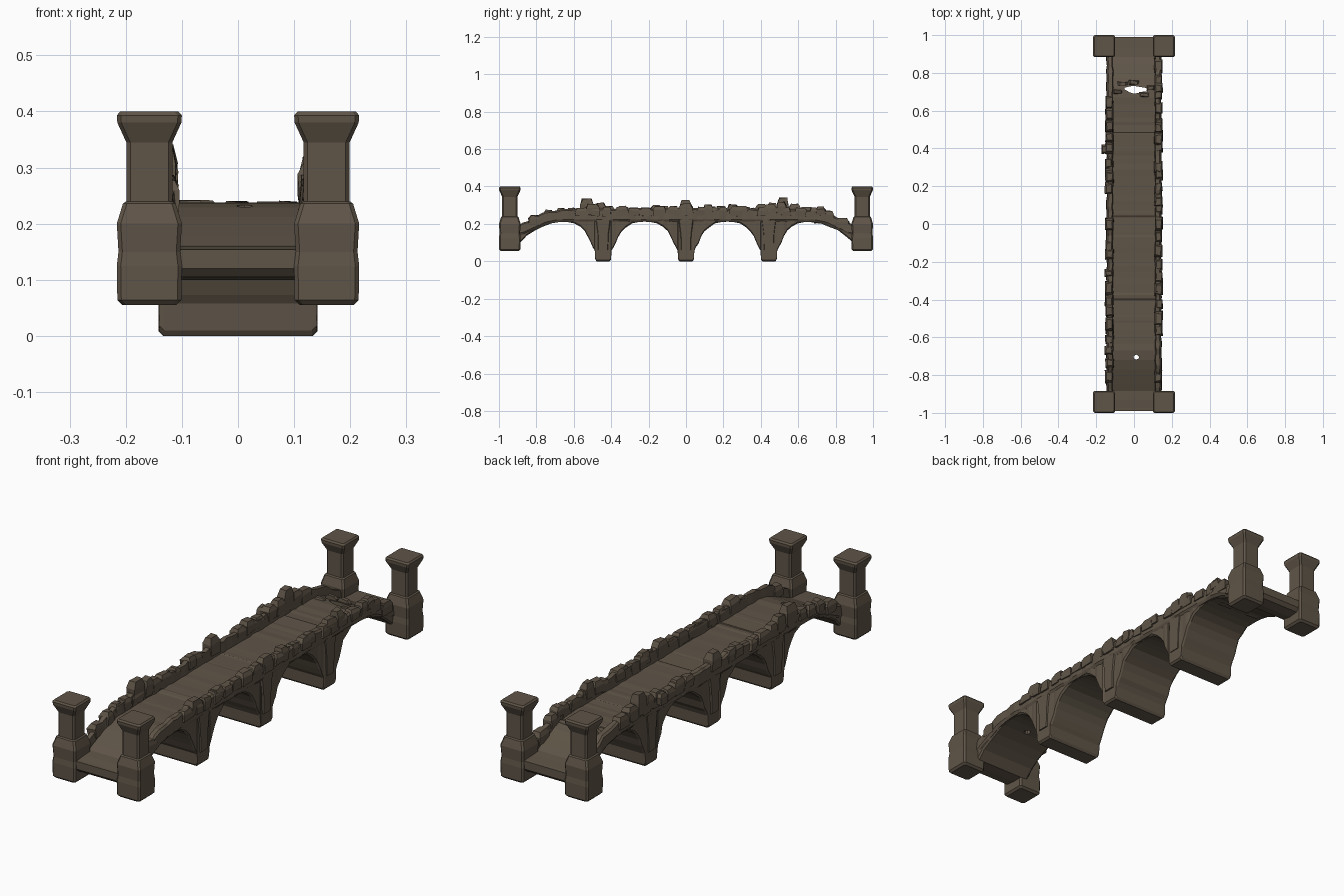
import bpy, bmesh, math, random
from mathutils import Vector

if "Cube" in bpy.data.objects:
    bpy.data.objects.remove(bpy.data.objects["Cube"])

rng = random.Random(4)
stone_mat = bpy.data.materials.new("brown_stone")
stone_mat.diffuse_color = (0.115, 0.09, 0.064, 1)
stone_mat.use_nodes = True
stone_mat.node_tree.nodes["Principled BSDF"].inputs["Base Color"].default_value = stone_mat.diffuse_color


def finish(name, bm):
    bmesh.ops.recalc_face_normals(bm, faces=bm.faces)
    me = bpy.data.meshes.new(name)
    bm.to_mesh(me)
    bm.free()
    me.materials.append(stone_mat)
    ob = bpy.data.objects.new(name, me)
    bpy.context.collection.objects.link(ob)
    return ob


def loft(bm, rings):
    rows = [[bm.verts.new(p) for p in r] for r in rings]
    n = len(rows[0])
    for a, b in zip(rows, rows[1:]):
        for i in range(n):
            j = (i + 1) % n
            bm.faces.new((a[i], a[j], b[j], b[i]))
    bm.faces.new(rows[0])
    bm.faces.new(rows[-1])


def interp(table, t):
    for (a, va), (b, vb) in zip(table, table[1:]):
        if t <= b:
            return va + (vb - va) * max(0, t - a) / (b - a)
    return table[-1][1]


def jit(a):
    return rng.uniform(-a, a)


# profiles along the length, measured by distance from the middle
DECK = [(0, .236), (.68, .236), (.75, .222), (.82, .19), (.88, .163), (.99, .155)]
RAIL = [(0, .283), (.6, .281), (.70, .274), (.76, .258), (.82, .228), (.87, .203), (.9, .19)]
PIER = [(.035, 0), (.042, .01), (.045, .058), (.055, .075), (.068, .10), (.08, .13),
        (.098, .16), (.122, .182), (.155, .203), (.19, .21)]
END_ARCH = [(.67, .211), (.72, .203), (.77, .186), (.81, .165), (.85, .135),
            (.885, .105), (.93, .10), (.975, .105), (.99, .12)]
PIER_Y = .443

# deck with piers and arches
half = [(d, z) for d, z in PIER] + [(PIER_Y / 2, .212)]
half += [(PIER_Y - d, z) for d, z in reversed(PIER)]
half += [(PIER_Y + d, z) for d, z in PIER] + END_ARCH
under = [(-y, z) for y, z in reversed(half)] + half
rings = []
for y, z in under:
    if .06 < z < .2 and abs(y) < .9:
        z += jit(.004)
    t = interp(DECK, abs(y)) + jit(.0015)
    w = .14 + jit(.002) if abs(y) < .9 else .115
    c = .008
    rings.append([(-w + c, y, z), (w - c, y, z), (w, y, z + c),
                  (w, y, t), (-w, y, t), (-w, y, z + c)])
bm = bmesh.new()
loft(bm, rings)
deck = finish("deck_and_arches", bm)


# broken holes through the deck
def cut_hole(x, y, rx, ry, n):
    outline = []
    for i in range(n):
        a = math.tau * i / n
        k = rng.uniform(.75, 1.1)
        outline.append((x + rx * k * math.cos(a), y + ry * k * math.sin(a)))
    cbm = bmesh.new()
    loft(cbm, [[(px, py, z) for px, py in outline] for z in (.1, .4)])
    cutter = finish("hole_cutter", cbm)
    cutter.hide_render = True
    mod = deck.modifiers.new("hole", 'BOOLEAN')
    mod.operation = 'DIFFERENCE'
    mod.solver = 'EXACT'
    mod.object = cutter
    bpy.context.view_layer.objects.active = deck
    bpy.ops.object.modifier_apply(modifier=mod.name)
    bpy.data.objects.remove(cutter)


cut_hole(.01, .712, .064, .021, 14)
cut_hole(.012, -.705, .015, .015, 8)


# weathered stone block: a tapered box with shaken corners
def block(bm, x, y, z0, z1, wx, wy):
    r = []
    for z, k in ((z0, 1), (z0 + .65 * (z1 - z0), 1.0), (z1, .68)):
        r.append([(x + sx * wx / 2 * k + jit(.003), y + sy * wy / 2 * k + jit(.005),
                   z + jit(.003)) for sx, sy in ((-1, -1), (1, -1), (1, 1), (-1, 1))])
    loft(bm, r)


# parapets, with lost and raised stones along the top
PEAKS = {
    "left": [(-.53, .335, .07), (-.46, .312, .06), (-.16, .30, .05), (0, .325, .06),
             (.25, .303, .06), (.40, .308, .05), (.46, .312, .05), (.52, .338, .06),
             (.58, .307, .06)],
    "right": [(-.5, .306, .07), (-.34, .295, .05), (0, .308, .07), (.12, .302, .05),
              (.3, .294, .06), (.45, .302, .06), (.51, .318, .05), (.72, .292, .05)],
}
for side, s in (("left", -1), ("right", 1)):
    bm = bmesh.new()
    rings = []
    for i in range(61):
        y = -.9 + .03 * i
        d = interp(DECK, abs(y))
        top = interp(RAIL, abs(y)) + jit(.006)
        inner, outer = .109 + jit(.003), .143 + jit(.003)
        b = d - .024
        rings.append([(s * inner, y, b), (s * .139, y, b), (s * (outer + .003), y, b + .012),
                      (s * outer, y, top - .008), (s * (outer - .008), y, top),
                      (s * (inner + .006), y, top)])
    loft(bm, rings)
    finish(side + "_parapet", bm)

    bm = bmesh.new()
    y = -.84
    while y < .84:
        ln = rng.uniform(.035, .075)
        top = interp(RAIL, abs(y + ln / 2))
        if rng.random() < .7:
            block(bm, s * (.131 + jit(.003)), y + ln / 2, top - .04,
                  top + rng.uniform(.004, .014), rng.uniform(.036, .044), ln)
        y += ln + rng.uniform(.005, .025)
    for py, pz, ln in PEAKS[side]:
        block(bm, s * .13, py, .25, pz, .042, ln)
    if s < 0:
        block(bm, -.152, .395, .255, .30, .045, .045)
    finish(side + "_parapet_stones", bm)

    # slim pilasters on the pier sides
    bm = bmesh.new()
    for py in (-PIER_Y, 0, PIER_Y):
        loft(bm, [[(s * .13, py - w, z), (s * .145, py - w * .8, z),
                   (s * .145, py + w * .8, z), (s * .13, py + w, z)]
                  for z, w in ((.06, .03), (.14, .032), (.225, .045))])
    finish(side + "_pilasters", bm)

# rubble beside the broken hole
bm = bmesh.new()
for x, y in ((-.06, .745), (.0, .75), (.055, .685), (.09, .72), (-.085, .70)):
    block(bm, x, y, .205, .24, rng.uniform(.04, .06), rng.uniform(.02, .03))
finish("deck_rubble", bm)

# four corner posts: base, shaft and flared cap
POST = [(.055, .048), (.064, .057), (.125, .058), (.15, .055), (.2, .058), (.236, .047),
        (.24, .041), (.345, .041), (.38, .057), (.393, .058), (.4, .052)]
for sx, nx in ((-1, "left"), (1, "right")):
    for sy, ny in ((-1, "front"), (1, "back")):
        bm = bmesh.new()
        rings = []
        for z, h in POST:
            c = h - .007
            pts = [(-c, -h), (c, -h), (h, -c), (h, c), (c, h), (-c, h), (-h, c), (-h, -c)]
            rings.append([(sx * .158 + px, sy * .942 + py, z) for px, py in pts])
        loft(bm, rings)
        finish(f"{ny}_{nx}_post", bm)
